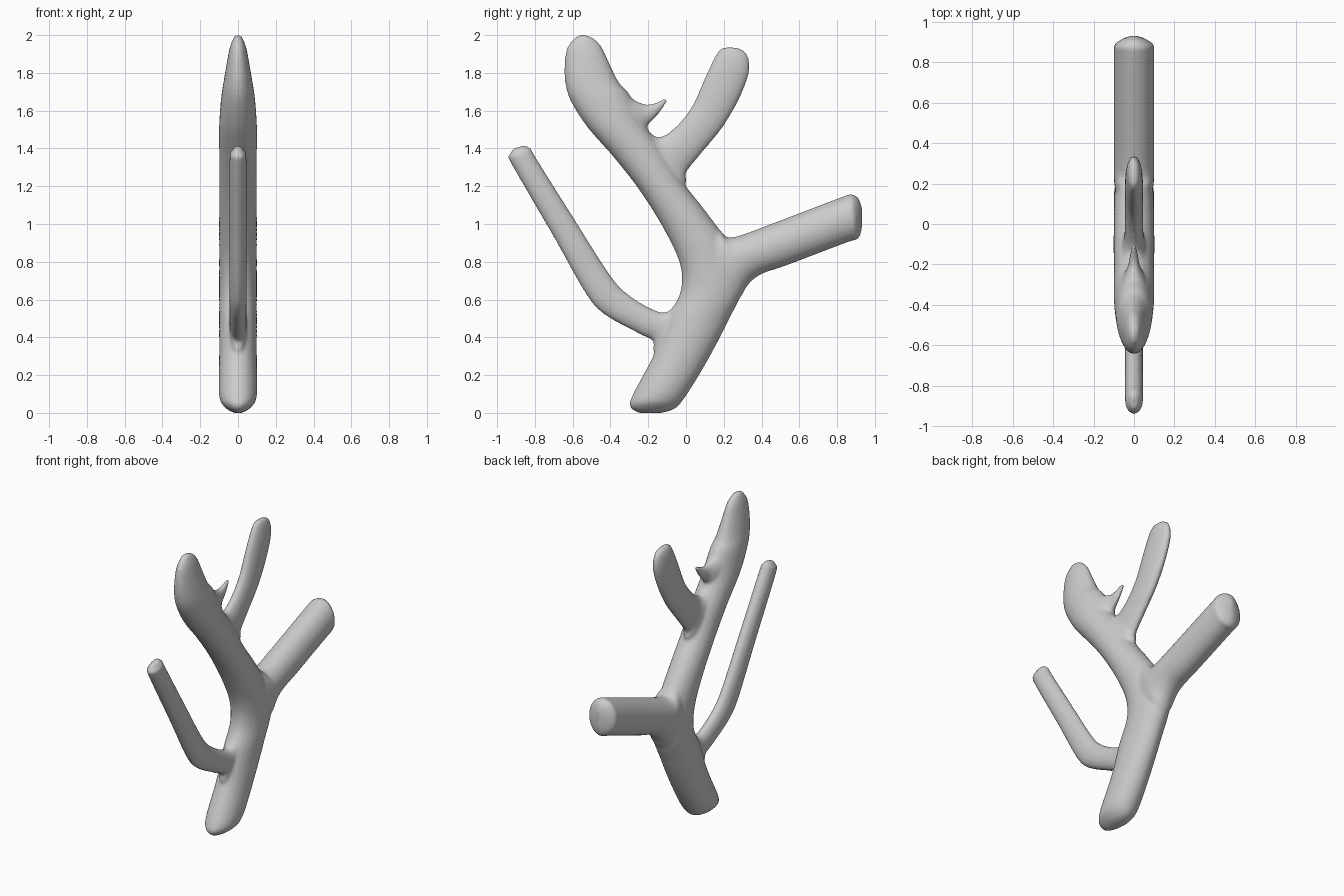
import bpy, bmesh, math
from mathutils import Vector

SIDES, STEPS = 24, 6


def catmull(a, b, c, d, t):
    return 0.5 * (2 * b + (c - a) * t + (2 * a - 5 * b + 4 * c - d) * t * t
                  + (3 * b - a - 3 * c + d) * t ** 3)


def limb(bm, stations):
    """Loft ellipses; each station is (y, z of one edge, y, z of other edge, half depth)."""
    rows, n = [], len(stations)
    for i in range(n - 1):
        quad = [stations[max(0, min(n - 1, i + k))] for k in (-1, 0, 1, 2)]
        for s in range(STEPS):
            rows.append([catmull(*v, s / STEPS) for v in zip(*quad)])
    rows.append(list(stations[-1]))
    rings = []
    for y0, z0, y1, z1, depth in rows:
        mid = Vector((0, (y0 + y1) / 2, (z0 + z1) / 2))
        half = Vector((0, (y1 - y0) / 2, (z1 - z0) / 2))
        ring = []
        for k in range(SIDES):
            a = math.tau * k / SIDES
            ring.append(bm.verts.new(mid + half * math.cos(a)
                                     + Vector((max(depth, 0.004) * math.sin(a), 0, 0))))
        rings.append(ring)
    for p, q in zip(rings, rings[1:]):
        for k in range(SIDES):
            j = (k + 1) % SIDES
            bm.faces.new((p[k], p[j], q[j], q[k]))
    bm.faces.new(rings[0][::-1])
    bm.faces.new(rings[-1])


# trunk running up into the flattened upper lobe
trunk = [
    (-.25, .0, -.13, .0, .02), (-.295, .03, -.06, .022, .065),
    (-.285, .09, .0, .09, .1), (-.17, .31, .11, .27, .1),
    (-.10, .50, .22, .48, .1), (-.03, .64, .30, .68, .1),
    (-.03, .78, .22, .90, .1), (-.11, .96, .11, 1.06, .1),
    (-.24, 1.17, -.01, 1.215, .1), (-.38, 1.35, -.11, 1.38, .1),
    (-.52, 1.51, -.22, 1.53, .1), (-.61, 1.65, -.295, 1.68, .09),
    (-.64, 1.75, -.355, 1.75, .077), (-.643, 1.85, -.405, 1.85, .06),
    (-.63, 1.93, -.445, 1.935, .044), (-.59, 1.985, -.485, 1.98, .025),
    (-.56, 2.0, -.525, 2.0, .01)]
# thick side branch with a cut end
cut_branch = [
    (.08, 1.0, .20, .55, .09), (.17, .975, .28, .60, .1),
    (.21, .935, .33, .68, .1), (.27, .935, .40, .735, .1),
    (.45, 1.0, .53, .78, .1), (.83, 1.145, .86, .905, .1),
    (.875, 1.157, .895, .912, .098), (.91, 1.14, .92, .935, .06),
    (.932, 1.09, .932, .98, .012)]
# long thin branch, bent near the trunk
thin_branch = [
    (-.10, .24, .05, .66, .045), (-.17, .32, -.035, .60, .045),
    (-.175, .38, -.10, .535, .045), (-.25, .42, -.18, .55, .045),
    (-.43, .52, -.31, .63, .045), (-.53, .63, -.405, .735, .045),
    (-.70, .93, -.59, 1.025, .045), (-.92, 1.31, -.80, 1.36, .045),
    (-.937, 1.36, -.815, 1.395, .036), (-.915, 1.40, -.85, 1.417, .018)]
# curved upper branch
upper_branch = [
    (-.27, 1.40, -.06, 1.14, .06), (-.21, 1.48, .0, 1.22, .055),
    (-.14, 1.46, .0, 1.27, .048), (-.06, 1.51, .07, 1.36, .045),
    (.03, 1.62, .20, 1.52, .045), (.10, 1.775, .29, 1.68, .045),
    (.15, 1.88, .335, 1.81, .04), (.18, 1.925, .325, 1.895, .028),
    (.22, 1.937, .285, 1.93, .012)]
# small hooked thorn
thorn = [
    (-.38, 1.76, -.24, 1.42, .07), (-.30, 1.675, -.215, 1.49, .05),
    (-.22, 1.635, -.195, 1.53, .03), (-.16, 1.643, -.147, 1.58, .02),
    (-.108, 1.668, -.097, 1.65, .009)]

bm = bmesh.new()
for part in (trunk, cut_branch, thin_branch, upper_branch, thorn):
    limb(bm, part)
bmesh.ops.recalc_face_normals(bm, faces=bm.faces)
mesh = bpy.data.meshes.new("branch")
bm.to_mesh(mesh)
bm.free()
obj = bpy.data.objects.new("branch", mesh)
bpy.context.collection.objects.link(obj)

# fuse the limbs and soften the joints
fuse = obj.modifiers.new("fuse", 'REMESH')
fuse.mode = 'VOXEL'
fuse.voxel_size = 0.01
fuse.use_smooth_shade = True
soften = obj.modifiers.new("soften", 'SMOOTH')
soften.factor = 0.5
soften.iterations = 6
